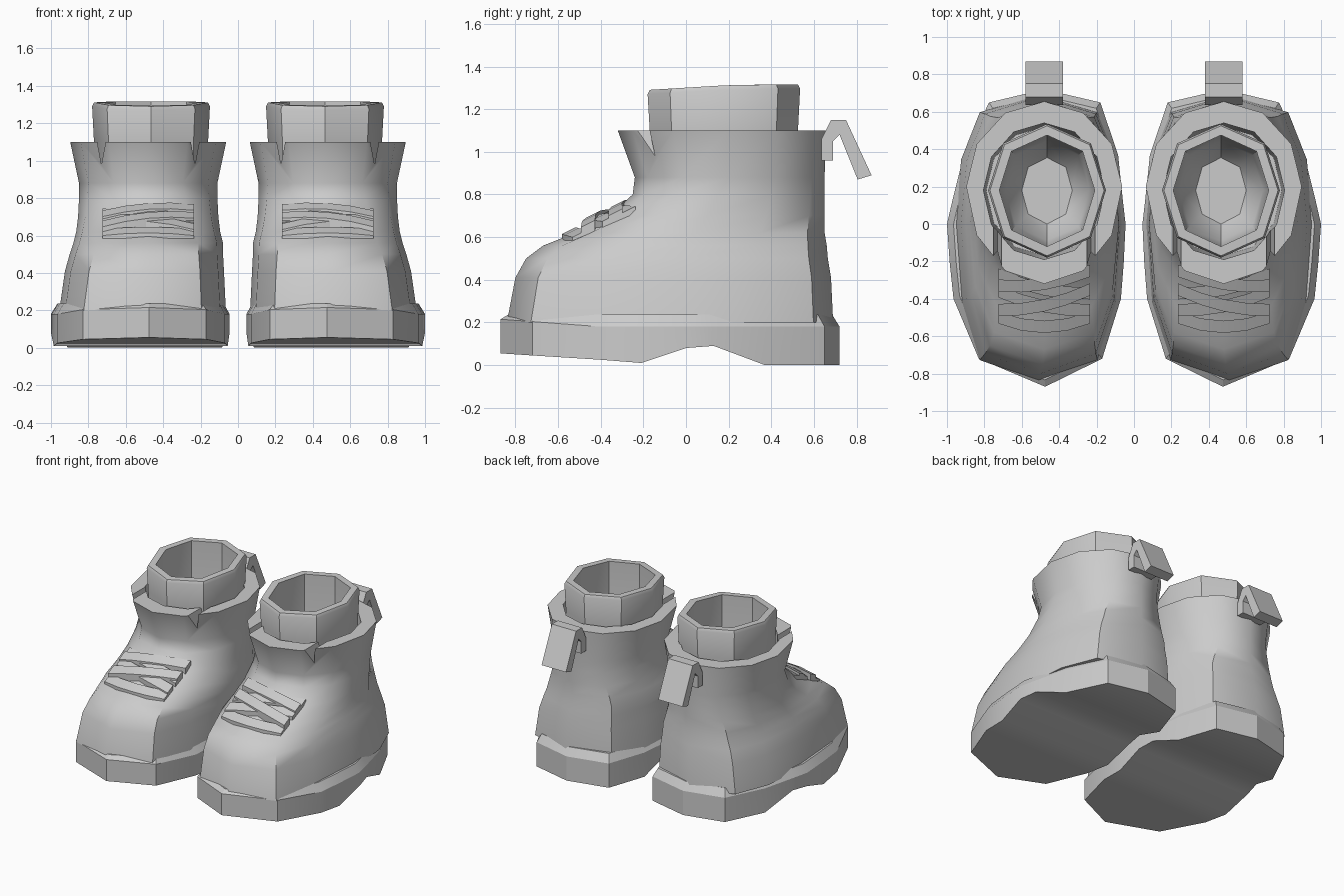
import bpy, bmesh, math

cube = bpy.data.objects.get("Cube")
if cube:
    bpy.data.objects.remove(cube, do_unlink=True)

CX = 0.48  # centre line of the left boot; the right one is mirrored

grey = bpy.data.materials.new("boot grey")
grey.use_nodes = True
grey.diffuse_color = (0.6, 0.6, 0.6, 1)
grey.node_tree.nodes["Principled BSDF"].inputs["Base Color"].default_value = (0.6, 0.6, 0.6, 1)


def finish(bm, name, angle=35, cutter=None):
    """Turn a bmesh into a shaded object mirrored into a pair."""
    bmesh.ops.recalc_face_normals(bm, faces=bm.faces)
    mesh = bpy.data.meshes.new(name)
    bm.to_mesh(mesh)
    bm.free()
    mesh.materials.append(grey)
    obj = bpy.data.objects.new(name, mesh)
    bpy.context.collection.objects.link(obj)
    bpy.ops.object.select_all(action='DESELECT')
    obj.select_set(True)
    bpy.context.view_layer.objects.active = obj
    if angle:
        bpy.ops.object.shade_smooth_by_angle(angle=math.radians(angle))
    if cutter:
        mod = obj.modifiers.new("notches", 'BOOLEAN')
        mod.operation = 'DIFFERENCE'
        mod.object = cutter
    mirror = obj.modifiers.new("pair", 'MIRROR')
    mirror.use_mirror_merge = False
    return obj


def loft(bm, rings, cap_start=True, cap_end=True):
    """Skin a list of equal-length closed rings."""
    loops = [[bm.verts.new(p) for p in ring] for ring in rings]
    n = len(loops[0])
    for a, b in zip(loops, loops[1:]):
        for i in range(n):
            j = (i + 1) % n
            bm.faces.new((a[i], a[j], b[j], b[i]))
    if cap_start:
        bm.faces.new(loops[0])
    if cap_end:
        bm.faces.new(loops[-1])
    return loops


def prism(bm, profile, offset):
    """Extrude a closed profile of 3D points along an offset."""
    far = [tuple(c + d for c, d in zip(p, offset)) for p in profile]
    loft(bm, [profile, far])


def oval(z, front, back, mid, half, p=1.0, cx=CX, n=12):
    """Foot-shaped ring starting at the toe; lower p gives a squarer toe."""
    ring = []
    for i in range(n):
        t = math.tau * i / n
        s, c = math.sin(t), math.cos(t)
        x = cx + half * math.copysign(abs(s) ** p, s) if abs(s) > 1e-6 else cx
        y = mid + c * (front - mid) if c > 0 else mid - c * (back - mid)
        ring.append((x, y, z))
    return ring


# Sole: stations of y, inner x, outer x, underside z
stations = [(-0.72, 0.17, 0.83, 0.045), (-0.4, 0.07, 0.965, 0.025), (-0.21, 0.055, 0.985, 0.01),
            (0, 0.045, 1.0, 0.08), (0.13, 0.06, 0.97, 0.09), (0.37, 0.085, 0.91, 0),
            (0.65, 0.18, 0.775, 0)]
under = ([(0.475, -0.87, 0.055)] + [(o, y, z) for y, i, o, z in stations]
         + [(0.48, 0.72, 0)] + [(i, y, z) for y, i, o, z in reversed(stations)])
edge = [(x, y, 0.18 + 0.035 * max(0, -y - 0.4) / 0.47) for x, y, z in under]
lip = [(0.5 + (x - 0.5) * 0.93, -0.05 + (y + 0.05) * 0.955, 0.237) for x, y, z in edge]
bm = bmesh.new()
base = loft(bm, [under, edge, lip], cap_start=False)[0]
n = len(base)
for i in range(n // 2):
    quad = [base[i], base[i + 1], base[n - i - 1], base[-i]]
    bm.faces.new(list(dict.fromkeys(quad)))
finish(bm, "sole", 25)

# Notches either side of the tongue
bm = bmesh.new()
for side in (-1, 1):
    x = CX + side * 0.25
    prism(bm, [(x - 0.03, -0.45, 1.14), (x + 0.03, -0.45, 1.14), (x, -0.45, 0.98)], (0, 0.45, 0))
bmesh.ops.recalc_face_normals(bm, faces=bm.faces)
cut_mesh = bpy.data.meshes.new("notch_cutter")
bm.to_mesh(cut_mesh)
bm.free()
cut_mesh.materials.append(grey)
cutter = bpy.data.objects.new("notch_cutter", cut_mesh)
bpy.context.collection.objects.link(cutter)
cutter.hide_render = True
cutter.hide_viewport = True
cutter.display_type = 'WIRE'

# Upper: toe, instep, shaft, rim and inner wall
bm = bmesh.new()
loft(bm, [
    oval(0.2, -0.84, 0.69, 0, 0.445, 0.5, 0.51),
    oval(0.41, -0.8, 0.68, 0, 0.425, 0.52, 0.5),
    oval(0.5, -0.75, 0.665, 0, 0.41, 0.55, 0.49),
    oval(0.56, -0.67, 0.66, 0, 0.4, 0.58),
    oval(0.62, -0.52, 0.65, 0.05, 0.385, 0.62),
    oval(0.7, -0.36, 0.65, 0.1, 0.375, 0.75),
    oval(0.8, -0.25, 0.65, 0.15, 0.37, 0.9),
    oval(0.88, -0.24, 0.65, 0.2, 0.37),
    oval(1.1, -0.32, 0.655, 0.2, 0.417),
    oval(1.1, -0.19, 0.54, 0.18, 0.325),
    oval(0.5, -0.17, 0.52, 0.18, 0.31)])
finish(bm, "boot_upper", 40, cutter)


# Sock: octagonal collar with a hollow inside
def collar(z, grow):
    ring = oval(z, -0.18 - grow, 0.535 + grow, 0.18, 0.315 + grow, 0.85, 0.465, 8)
    return [(x, y, z + (0.06 * (y + 0.18) - 0.06 * max(0, y - 0.25)) * (z > 1.2)) for x, y, z in ring]


bm = bmesh.new()
loft(bm, [collar(0.52, -0.02), collar(1.1, -0.01), collar(1.27, 0.0), collar(1.29, -0.01),
          collar(1.29, -0.06), collar(1.0, -0.06), collar(0.75, -0.09), collar(0.62, -0.18)])
finish(bm, "sock_collar", 40)


# Laces: flat ribbons crossing over the instep
def ribbon(bm, points, width=0.065, thick=0.055):
    rings = []
    for x, y, z in points:
        w, rise = width / 2, width * 0.25
        rings.append([(CX + x, y - w, z - rise), (CX + x, y + w, z + rise),
                      (CX + x, y + w, z + rise - thick), (CX + x, y - w, z - rise - thick)])
    loft(bm, rings)


def lace_path(y_in, y_out, bow, lift):
    path = []
    for k in (-1, -0.5, 0, 0.5, 1):
        y = y_in + (y_out - y_in) * (k + 1) / 2 - bow * (1 - k * k)
        path.append((k * 0.245, y, 0.63 + (y + 0.55) * 0.42 + lift - 0.035 * k * k))
    return path


bm = bmesh.new()
for y_in, y_out, bow, lift in [(-0.5, -0.5, 0.05, 0), (-0.46, -0.36, 0.03, 0.015),
                               (-0.35, -0.46, 0.03, 0.03), (-0.37, -0.27, 0.03, 0.015),
                               (-0.25, -0.33, 0.03, 0.03)]:
    ribbon(bm, lace_path(y_in, y_out, bow, lift))
finish(bm, "laces", 20)

# Pull tab folded over the heel
tab = [(0.635, 0.96), (0.635, 1.06), (0.68, 1.15), (0.75, 1.15), (0.87, 0.89),
       (0.805, 0.87), (0.72, 1.08), (0.69, 1.05), (0.69, 0.96)]
bm = bmesh.new()
prism(bm, [(CX - 0.1, y, z) for y, z in tab], (0.2, 0, 0))
finish(bm, "pull_tab", 0)
